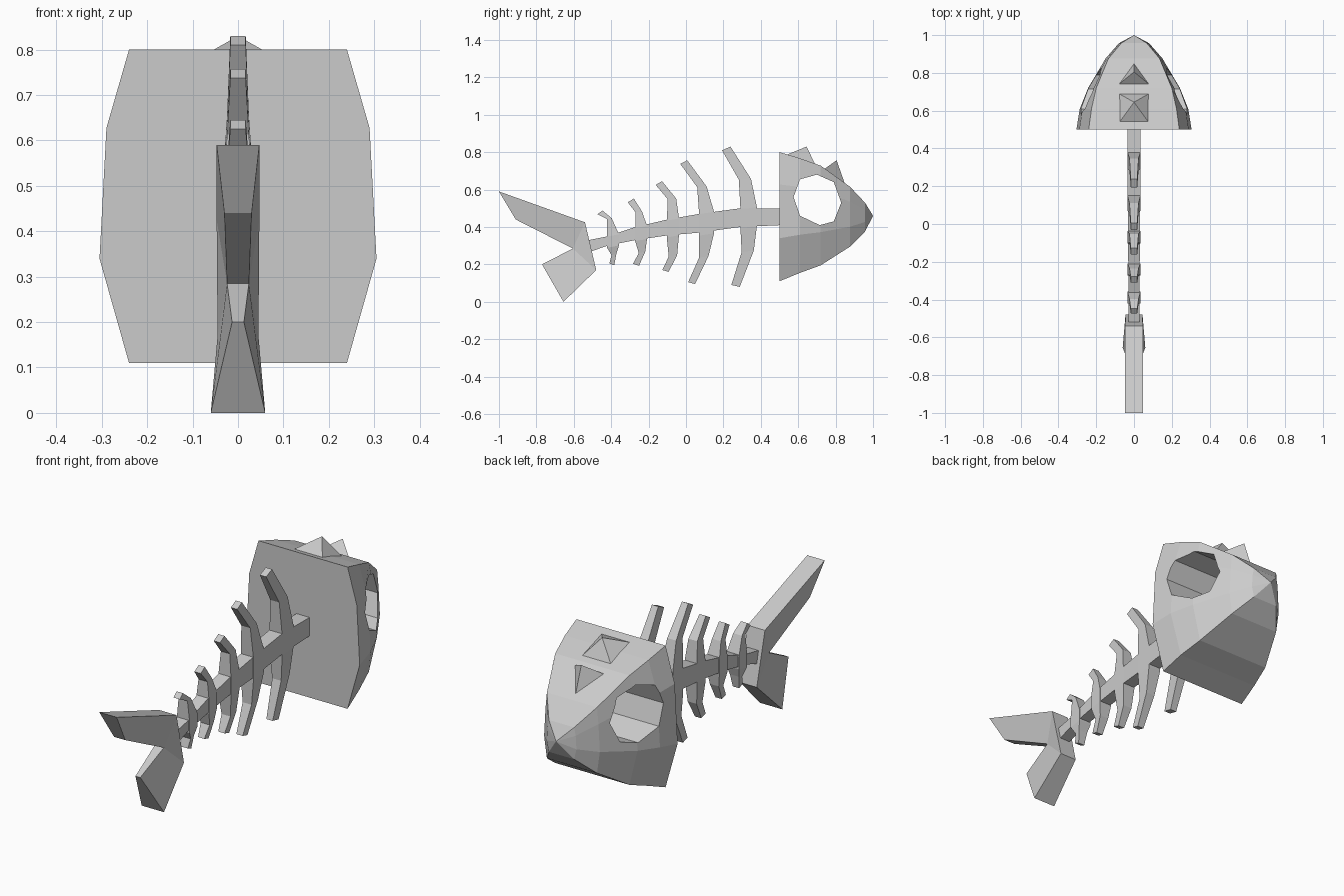
import bpy, bmesh

if "Cube" in bpy.data.objects:
    bpy.data.objects.remove(bpy.data.objects["Cube"])


def make(name, verts, faces):
    me = bpy.data.meshes.new(name)
    bm = bmesh.new()
    vs = [bm.verts.new(v) for v in verts]
    for f in faces:
        bm.faces.new([vs[i] for i in f])
    bmesh.ops.remove_doubles(bm, verts=bm.verts, dist=1e-4)
    bmesh.ops.recalc_face_normals(bm, faces=bm.faces)
    bm.to_mesh(me)
    bm.free()
    ob = bpy.data.objects.new(name, me)
    bpy.context.collection.objects.link(ob)
    return ob


def loft(name, rings, cap_end=True):
    n = len(rings[0])
    verts = [v for r in rings for v in r]
    faces = [tuple(range(n))]
    for k in range(len(rings) - 1):
        for i in range(n):
            j = (i + 1) % n
            faces.append((k*n + i, k*n + j, (k+1)*n + j, (k+1)*n + i))
    if cap_end:
        last = (len(rings) - 1) * n
        faces.append(tuple(range(last, last + n)))
    return make(name, verts, faces)


# Skull: eight-sided rings (y, top z, bottom z, top half width, widest half width)
stations = [(.5, .80, .11, .24, .305), (.61, .767, .155, .225, .287),
            (.72, .728, .195, .20, .243), (.877, .615, .295, .135, .15),
            (.957, .53, .375, .068, .08)]
rings = []
for y, zt, zb, wt, wm in stations:
    h = zt - zb
    half = [(wt, zt), (wm * .95, zb + .75*h), (wm, zb + .333*h), (wt, zb)]
    rings.append([(x, y, z) for x, z in half] +
                 [(-x, y, z) for x, z in reversed(half)])
n = len(rings[-1])
tip = (0, 1, .46)
verts = [v for r in rings for v in r] + [tip]
faces = [tuple(range(n))]
for k in range(len(rings) - 1):
    for i in range(n):
        j = (i + 1) % n
        faces.append((k*n + i, k*n + j, (k+1)*n + j, (k+1)*n + i))
last = (len(rings) - 1) * n
faces += [(last + i, last + (i + 1) % n, len(verts) - 1) for i in range(n)]
skull = make("skull", verts, faces)

# Eye opening cut straight through the skull
eye = [(.61, .655), (.70, .68), (.79, .64), (.83, .53),
       (.79, .43), (.715, .41), (.61, .46), (.575, .56)]
cutter = loft("eye_cutter", [[(x, y, z) for y, z in eye] for x in (-.5, .5)])
cutter.hide_render = True
mod = skull.modifiers.new("eye_hole", 'BOOLEAN')
mod.operation = 'DIFFERENCE'
mod.solver = 'EXACT'
mod.object = cutter
bpy.context.view_layer.objects.active = skull
bpy.ops.object.modifier_apply(modifier=mod.name)
bpy.data.objects.remove(cutter)

# Pointed bumps on top of the skull
make("skull_spike_rear",
     [(-.08, .535, .785), (.08, .535, .785), (.08, .69, .735), (-.08, .69, .735),
      (0, .645, .83)],
     [(0, 1, 2, 3), (0, 1, 4), (1, 2, 4), (2, 3, 4), (3, 0, 4)])
make("skull_spike_front",
     [(-.08, .74, .71), (.08, .74, .71), (0, .85, .63), (0, .805, .742 + .015)],
     [(0, 1, 2), (0, 1, 3), (1, 2, 3), (2, 0, 3)])

# Spine: tapered, gently curved bar (y, top z, bottom z, half width)
spine = [(.51, .50, .41, .035), (.29, .50, .40, .034), (.07, .47, .37, .033),
         (-.10, .44, .355, .031), (-.27, .40, .33, .03), (-.42, .35, .30, .029),
         (-.52, .33, .265, .028)]
loft("spine", [[(-w, y, b), (w, y, b), (w, y, t), (-w, y, t)]
               for y, t, b, w in spine])

# Ribs: (y, z) of low tip, low bend, spine bottom, spine top, high bend, high tip;
# then widths at base, bend and tip
ribs = [
    ([(.265, .085), (.33, .27), (.335, .40), (.335, .50), (.315, .655), (.215, .82)],
     .088, .065, .045),
    ([(.03, .10), (.095, .24), (.11, .36), (.11, .475), (.085, .615), (-.012, .747)],
     .08, .05, .037),
    ([(-.11, .165), (-.07, .245), (-.07, .35), (-.07, .44), (-.075, .55), (-.145, .635)],
     .065, .045, .034),
    ([(-.267, .198), (-.235, .265), (-.24, .33), (-.24, .40), (-.252, .48), (-.295, .542)],
     .063, .035, .032),
    ([(-.397, .20), (-.385, .253), (-.39, .295), (-.39, .355), (-.41, .445), (-.46, .478)],
     .063, .026, .026),
]
for k, (path, base, bend, end) in enumerate(ribs):
    rings = []
    widths = (end, bend, base, base, bend, end)
    depths = (.017, .024, .034, .034, .024, .017)
    tilts = (-.005, .004, .006, .006, .002, .01)
    for (y, z), w, d, t in zip(path, widths, depths, tilts):
        a, b = y - w/2, y + w/2
        rings.append([(-d, a, z - t), (d, a, z - t), (d, b, z + t), (-d, b, z + t)])
    loft(f"rib_{k + 1}", rings)

# Tail fin: outline (y, z, half width) mirrored across the middle
tail = [(-1, .59, .047), (-.54, .425, .047), (-.48, .17, .045), (-.655, 0, .06),
        (-.77, .20, .013), (-.605, .285, .024), (-.91, .44, .03)]
m = len(tail)
verts = [(s * w, y, z) for s in (1, -1) for y, z, w in tail]
side = [(0, 1, 5, 6), (1, 2, 5), (5, 2, 3, 4)]
faces = side + [tuple(i + m for i in f) for f in side]
faces += [(i, (i + 1) % m, (i + 1) % m + m, i + m) for i in range(m)]
make("tail_fin", verts, faces)
